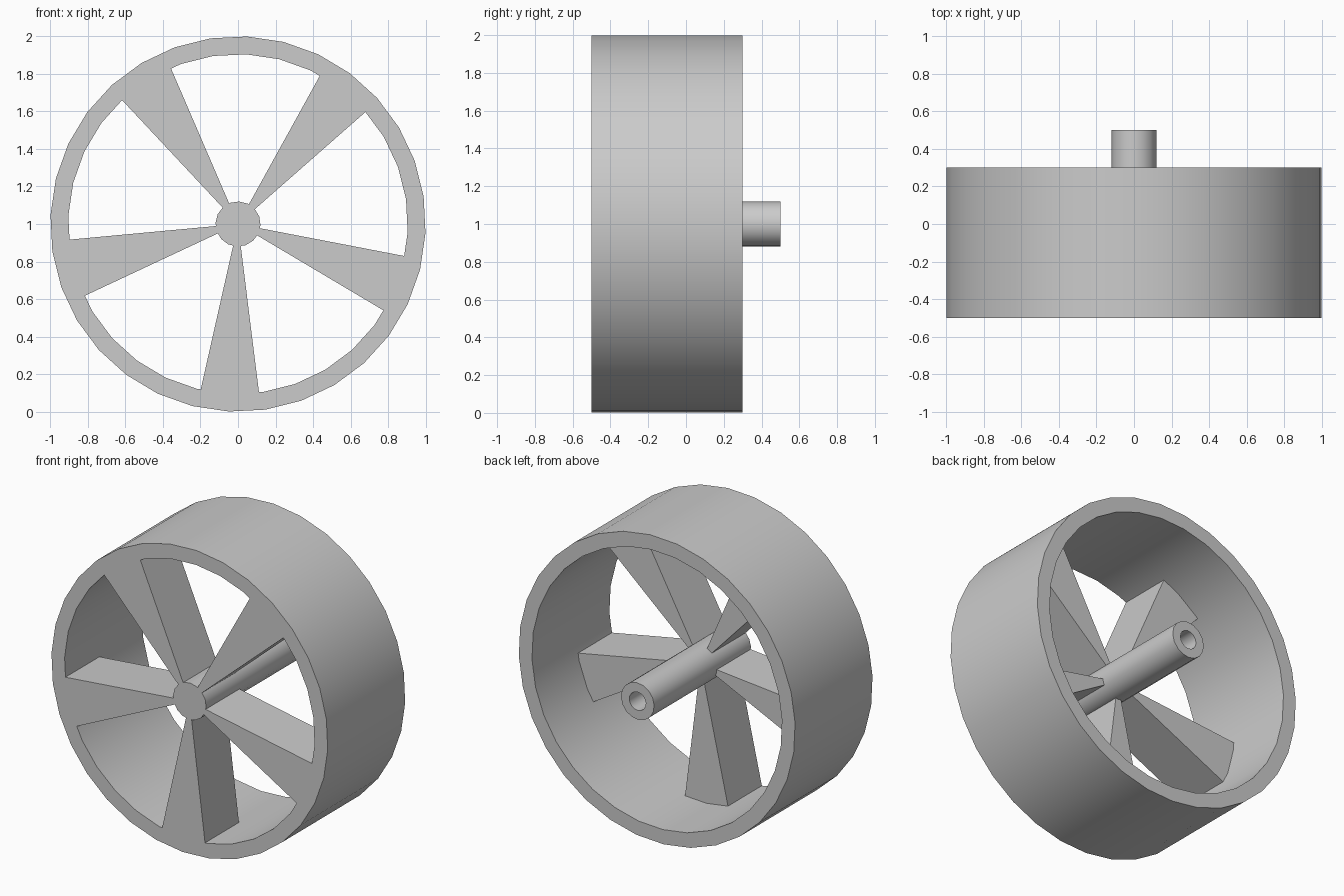
import bpy, bmesh, math

cube = bpy.data.objects.get("Cube")
if cube:
    bpy.data.objects.remove(cube, do_unlink=True)

TURN = math.radians(2.8)      # small roll of the whole wheel
FRONT = -0.5
CENTRE_Z = 1.0

grey = bpy.data.materials.new("plain grey")
grey.use_nodes = True
colour = (0.6, 0.6, 0.6, 1.0)
grey.diffuse_color = colour
grey.node_tree.nodes["Principled BSDF"].inputs["Base Color"].default_value = colour


def polar(radius, angle, y):
    """Point on the wheel, angle clockwise from the top as seen from the front."""
    return (radius * math.sin(angle), y, CENTRE_Z + radius * math.cos(angle))


def finish(name, bm):
    bmesh.ops.recalc_face_normals(bm, faces=bm.faces)
    mesh = bpy.data.meshes.new(name)
    bm.to_mesh(mesh)
    bm.free()
    mesh.materials.append(grey)
    obj = bpy.data.objects.new(name, mesh)
    bpy.context.collection.objects.link(obj)
    bpy.ops.object.select_all(action="DESELECT")
    obj.select_set(True)
    bpy.context.view_layer.objects.active = obj
    bpy.ops.object.shade_smooth_by_angle(angle=math.radians(35))
    return obj


def lathe(name, profile, sides, closed):
    """Turn a (radius, y) profile about the axle; open profiles get end caps."""
    bm = bmesh.new()
    rings = [[bm.verts.new(polar(r, TURN + math.tau * i / sides, y))
              for i in range(sides)] for r, y in profile]
    pairs = list(zip(rings, rings[1:]))
    if closed:
        pairs.append((rings[-1], rings[0]))
    for a, b in pairs:
        for i in range(sides):
            j = (i + 1) % sides
            bm.faces.new((a[i], a[j], b[j], b[i]))
    if not closed:
        bm.faces.new(rings[0])
        bm.faces.new(rings[-1])
    return finish(name, bm)


def spoke(name, middle):
    """Radial wedge, flush with the front, running from the hub into the rim."""
    half, steps = math.radians(9.9), 4
    bm = bmesh.new()
    outline = [(0.1, middle - half)]
    outline += [(0.91, middle - half + 2 * half * i / steps) for i in range(steps + 1)]
    outline += [(0.1, middle + half)]
    face = bm.faces.new([bm.verts.new(polar(r, a, FRONT)) for r, a in outline])
    grown = bmesh.ops.extrude_face_region(bm, geom=[face], use_keep_orig=True)
    moved = [g for g in grown["geom"] if isinstance(g, bmesh.types.BMVert)]
    bmesh.ops.translate(bm, verts=moved, vec=(0, 0.35, 0))
    return finish(name, bm)


# Wide outer band
lathe("rim", [(1.0, FRONT), (1.0, 0.3), (0.905, 0.3), (0.905, FRONT)], 32, True)

# Axle with a blind bore at the back
lathe("hub", [(0.12, FRONT), (0.12, 0.5), (0.06, 0.5), (0.06, 0.1)], 16, False)

# Five wedge spokes
for n in range(5):
    spoke(f"spoke_{n + 1}", math.pi + TURN + math.tau * n / 5)
